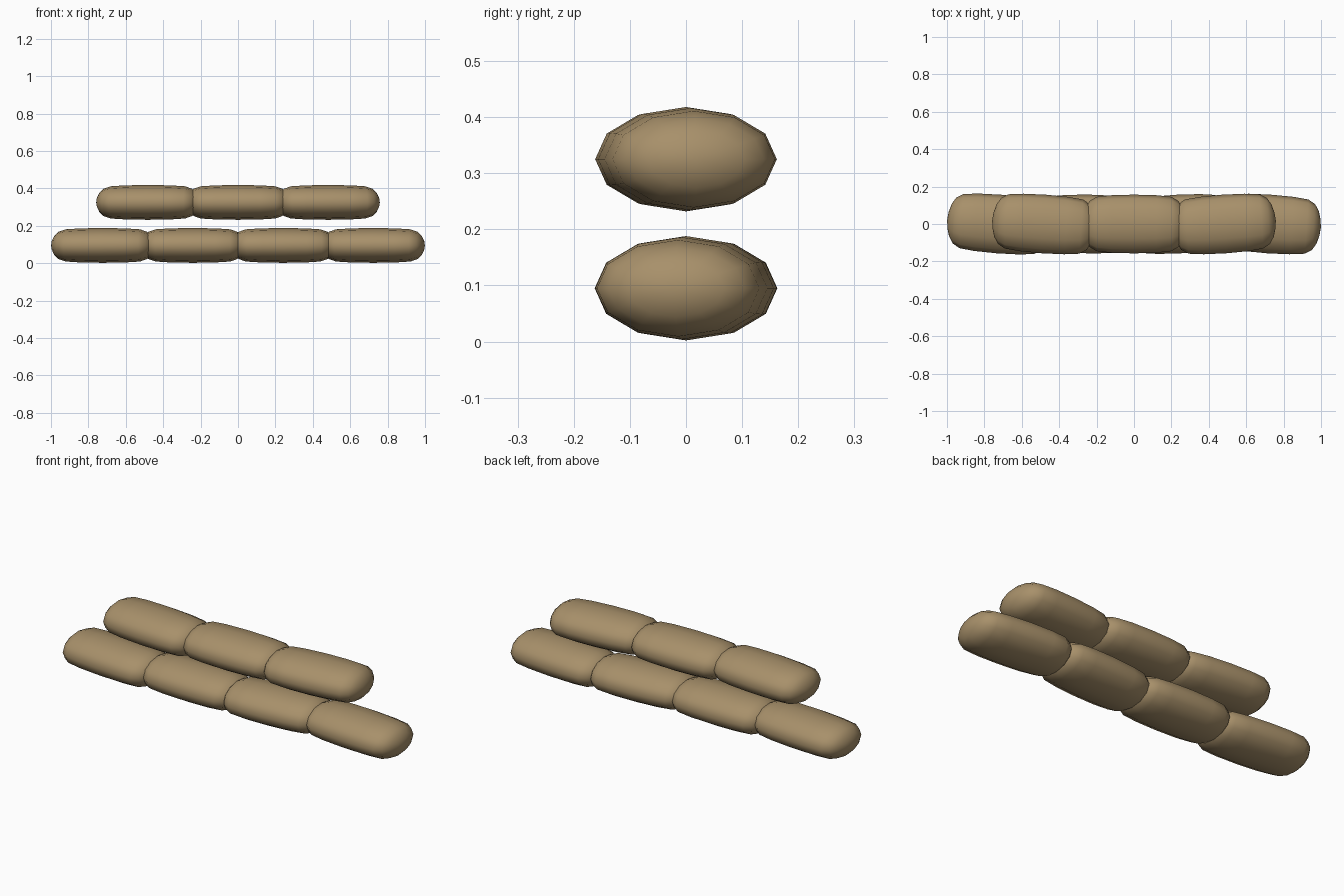
import bpy, bmesh, math

cube = bpy.data.objects.get("Cube")
if cube:
    bpy.data.objects.remove(cube)

sand = bpy.data.materials.new("sandy burlap")
sand.use_nodes = True
sand.diffuse_color = (0.39, 0.28, 0.145, 1)
sand.node_tree.nodes["Principled BSDF"].inputs["Base Color"].default_value = sand.diffuse_color

SIDES = 12
WIDTH, HEIGHT, HALF = 0.157, 0.093, 0.277
# Half profile from the middle of a bag to its tip: (distance, fullness)
HALF_PROFILE = [(0, 1), (0.12, 0.98), (0.2, 0.925), (0.238, 0.78), (0.26, 0.55), (0.272, 0.28)]
PROFILE = [(-x, r) for x, r in reversed(HALF_PROFILE[1:])] + HALF_PROFILE


def sandbag(name, x, z, yaw):
    """Plump closed bag lying along x, with an oval twelve-sided section."""
    bm = bmesh.new()
    rings = []
    for px, r in PROFILE:
        angles = [math.tau * i / SIDES for i in range(SIDES)]
        rings.append([bm.verts.new((px, WIDTH * r * math.cos(a), HEIGHT * r * math.sin(a)))
                      for a in angles])
    for a, b in zip(rings, rings[1:]):
        for i in range(SIDES):
            j = (i + 1) % SIDES
            bm.faces.new((a[i], a[j], b[j], b[i]))
    for ring, side in ((rings[0], -1), (rings[-1], 1)):
        tip = bm.verts.new((side * HALF, 0, 0))
        for i in range(SIDES):
            bm.faces.new((ring[i], ring[(i + 1) % SIDES], tip))
    bmesh.ops.recalc_face_normals(bm, faces=bm.faces)
    for f in bm.faces:
        f.smooth = True
    mesh = bpy.data.meshes.new(name)
    bm.to_mesh(mesh)
    bm.free()
    mesh.materials.append(sand)
    bag = bpy.data.objects.new(name, mesh)
    bag.location = (x, 0, z)
    bag.rotation_euler.z = math.radians(yaw)
    bpy.context.collection.objects.link(bag)


# Two staggered courses, each bag turned a little
for course, z, yaws in (("lower", 0.095, (-4.5, -1, 3, -4)), ("upper", 0.325, (-4, 0, 4))):
    for i, yaw in enumerate(yaws):
        sandbag(f"{course}_sandbag_{i + 1}", 0.482 * (i - (len(yaws) - 1) / 2), z, yaw)
